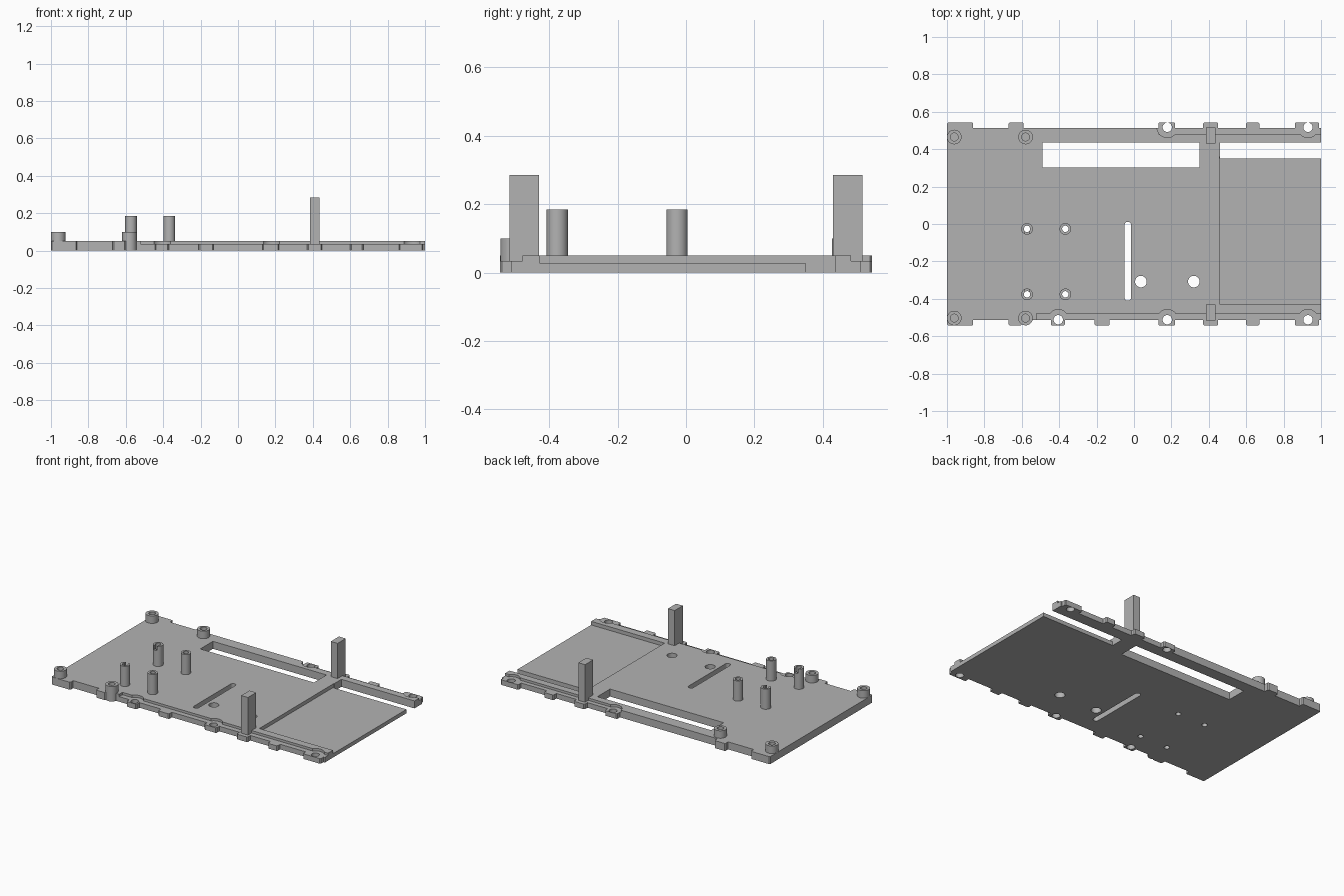
import bpy
import bmesh
import math

if "Cube" in bpy.data.objects:
    bpy.data.objects.remove(bpy.data.objects["Cube"])

grey = bpy.data.materials.new("plain grey")
grey.use_nodes = True
GREY = (0.45, 0.45, 0.45, 1)
grey.diffuse_color = GREY
grey.node_tree.nodes["Principled BSDF"].inputs["Base Color"].default_value = GREY

TOP, EDGE, TAB = 0.05, 0.512, 0.543
LEDGE, FLOOR = 0.034, 0.026


def prism(name, points, z0, z1):
    """Extrude an anticlockwise outline from z0 to z1."""
    bm = bmesh.new()
    face = bm.faces.new([bm.verts.new((x, y, z0)) for x, y in points])
    up = bmesh.ops.extrude_face_region(bm, geom=[face])["geom"]
    verts = [v for v in up if isinstance(v, bmesh.types.BMVert)]
    bmesh.ops.translate(bm, vec=(0, 0, z1 - z0), verts=verts)
    bmesh.ops.recalc_face_normals(bm, faces=bm.faces)
    mesh = bpy.data.meshes.new(name)
    bm.to_mesh(mesh)
    bm.free()
    mesh.materials.append(grey)
    ob = bpy.data.objects.new(name, mesh)
    bpy.context.collection.objects.link(ob)
    return ob


def box(name, x0, x1, y0, y1, z0, z1):
    return prism(name, [(x0, y0), (x1, y0), (x1, y1), (x0, y1)], z0, z1)


def arc(x, y, r, start=0.0, sweep=math.tau, n=32):
    return [(x + r * math.cos(start + sweep * i / n),
             y + r * math.sin(start + sweep * i / n)) for i in range(n)]


def disc(name, x, y, r, z0, z1):
    return prism(name, arc(x, y, r), z0, z1)


def cut(ob, *cutters):
    """Subtract each cutter from the part, then discard the cutter."""
    bpy.ops.object.select_all(action="DESELECT")
    bpy.context.view_layer.objects.active = ob
    ob.select_set(True)
    for c in cutters:
        mod = ob.modifiers.new("cut", "BOOLEAN")
        mod.operation, mod.solver, mod.object = "DIFFERENCE", "EXACT", c
        bpy.ops.object.modifier_apply(modifier=mod.name)
        bpy.data.objects.remove(c)


def smooth(ob):
    bpy.ops.object.select_all(action="DESELECT")
    bpy.context.view_layer.objects.active = ob
    ob.select_set(True)
    bpy.ops.object.shade_smooth_by_angle(angle=math.radians(30))


def tab_edge(tabs, side):
    """Edge outline with small chamfered tabs, from left to right in x."""
    pts = []
    c = 0.006
    for a, b in tabs:
        pts += [(a, side * EDGE), (a, side * (TAB - c)), (a + c, side * TAB),
                (b - c, side * TAB), (b, side * (TAB - c)), (b, side * EDGE)]
    return pts


# Base plate outline with locating tabs on both long edges
shared = [(0.13, 0.22), (0.37, 0.45), (0.6, 0.67), (0.86, 0.99)]
front_tabs = [(-1, -0.86), (-0.67, -0.6), (-0.445, -0.37), (-0.21, -0.13)] + shared
back_tabs = [(-1, -0.86), (-0.67, -0.59)] + shared
outline = (tab_edge(front_tabs, -1) + [(1, -EDGE), (1, EDGE)]
           + tab_edge(back_tabs, 1)[::-1])
plate = prism("base_plate", outline, 0, TOP)

# Long window, open notch and sunken tray
cut(plate,
    box("window", -0.49, 0.35, 0.302, 0.435, -0.1, 0.1),
    box("notch", 0.46, 1.1, 0.35, 0.435, -0.1, 0.1),
    box("tray", 0.457, 1.1, -0.427, 0.36, FLOOR, 0.1))

# Lowered ledges along the edges, with round pockets at the screw holes
cut(plate,
    box("front_ledge", -0.52, 1.1, -0.7, -0.478, LEDGE, 0.1),
    box("back_ledge", 0.13, 1.1, 0.482, 0.7, LEDGE, 0.1))
edge_holes = [(-0.405, -0.512), (0.178, -0.512), (0.93, -0.512),
              (0.178, 0.517), (0.93, 0.517)]
for x, y in edge_holes:
    cut(plate, disc("pocket", x, y, 0.055, LEDGE, 0.1),
        disc("screw_hole", x, y, 0.025, -0.1, 0.2))

# Round holes and the narrow rounded slot
slot = arc(-0.033, -0.006, 0.018, 0, math.pi, 12) + [(-0.051, -0.006)]
slot += arc(-0.033, -0.392, 0.018, math.pi, math.pi, 12) + [(-0.015, -0.392)]
cut(plate, prism("slot", slot, -0.1, 0.1),
    disc("left_hole", 0.32, -0.308, 0.031, -0.1, 0.1),
    disc("right_hole", 0.037, -0.308, 0.031, -0.1, 0.1))

# Corner bosses with blind holes
for x in (-0.961, -0.58):
    for y in (-0.503, 0.465):
        boss = disc("corner_boss", x, y, 0.039, 0, 0.1)
        cut(boss, disc("boss_bore", x, y, 0.021, TOP, 0.2))
        smooth(boss)

# Four tall standoffs bored through the plate; the outer pair is notched
for x in (-0.572, -0.367):
    for y, side in ((-0.376, 1), (-0.026, -1)):
        cut(plate, disc("bore", x, y, 0.017, -0.1, 0.1))
        post = disc("standoff", x, y, 0.031, TOP, 0.185)
        cut(post, disc("bore", x, y, 0.017, -0.1, 0.3))
        if x < -0.5:
            ends = sorted((y, y + side * 0.06))
            cut(post, box("notch", x - 0.012, x + 0.012, *ends, 0.155, 0.3))
        smooth(post)
smooth(plate)

# Two square uprights standing on the long edges
box("front_upright", 0.385, 0.435, -0.516, -0.43, 0.02, 0.285)
box("back_upright", 0.385, 0.435, 0.43, 0.516, 0.02, 0.285)
